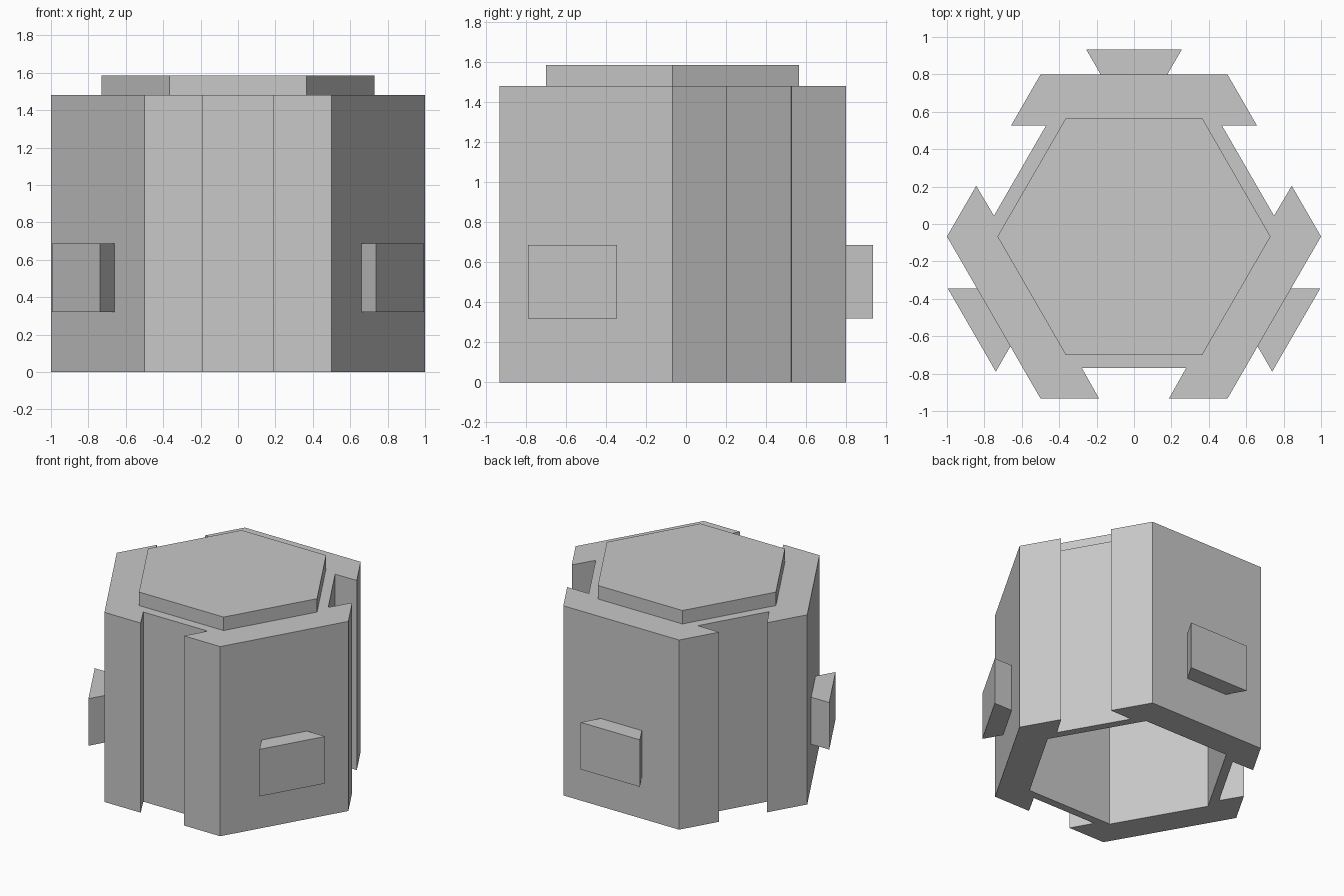
import bpy, bmesh, math
from mathutils import Vector, Matrix

cube = bpy.data.objects.get("Cube")
if cube:
    bpy.data.objects.remove(cube, do_unlink=True)

CENTRE_Y = -0.067
RADIUS = 1.0
APOTHEM = RADIUS * math.cos(math.pi / 6)
BODY_TOP = 1.48

grey = bpy.data.materials.new("light grey")
grey.use_nodes = True
colour = (0.58, 0.58, 0.58, 1)
grey.diffuse_color = colour
grey.node_tree.nodes["Principled BSDF"].inputs["Base Color"].default_value = colour


def prism(name, outline, z0, z1):
    """Extrude a counter-clockwise outline, placed round the body axis."""
    bm = bmesh.new()
    face = bm.faces.new([bm.verts.new((p[0], p[1] + CENTRE_Y, z0)) for p in outline])
    ext = bmesh.ops.extrude_face_region(bm, geom=[face], use_keep_orig=True)
    top = [v for v in ext["geom"] if isinstance(v, bmesh.types.BMVert)]
    bmesh.ops.translate(bm, verts=top, vec=(0, 0, z1 - z0))
    bmesh.ops.recalc_face_normals(bm, faces=bm.faces)
    mesh = bpy.data.meshes.new(name)
    bm.to_mesh(mesh)
    bm.free()
    mesh.materials.append(grey)
    obj = bpy.data.objects.new(name, mesh)
    bpy.context.collection.objects.link(obj)
    return obj


def polar(radius, degrees):
    a = math.radians(degrees)
    return Vector((radius * math.cos(a), radius * math.sin(a)))


def on_side(points, degrees):
    """Points given as (distance out, offset along side), turned to a side."""
    rot = Matrix.Rotation(math.radians(degrees), 2)
    return [rot @ Vector(p) for p in points]


def hexagon(radius):
    return [polar(radius, 60 * i) for i in range(6)]


# Hexagonal body with a dovetail slot in every other side
slot = [(APOTHEM, -0.187), (APOTHEM - 0.162, -0.278),
        (APOTHEM - 0.162, 0.278), (APOTHEM, 0.187)]
outline = []
for i in range(6):
    outline.append(polar(RADIUS, 60 * i))
    if i % 2 == 0:
        outline += on_side(slot, 60 * i + 30)
body = prism("body", outline, 0, BODY_TOP)

# Hollow inside, open at the bottom
cutter = prism("cavity_cutter", hexagon(0.74), -0.1, BODY_TOP - 0.1)
cutter.hide_render = True
mod = body.modifiers.new("cavity", "BOOLEAN")
mod.operation = "DIFFERENCE"
mod.solver = "EXACT"
mod.object = cutter
bpy.context.view_layer.objects.active = body
bpy.ops.object.modifier_apply(modifier=mod.name)
bpy.data.objects.remove(cutter, do_unlink=True)

# Raised hexagonal plate on top
prism("top_plate", hexagon(0.73), BODY_TOP, BODY_TOP + 0.105)

# Dovetail tabs on the remaining sides
tab = [(APOTHEM, -0.178), (APOTHEM + 0.135, -0.256),
       (APOTHEM + 0.135, 0.256), (APOTHEM, 0.178)]
for name, angle in (("back_tab", 90), ("right_tab", 210), ("left_tab", 330)):
    prism(name, on_side(tab, angle), 0.32, 0.687)
